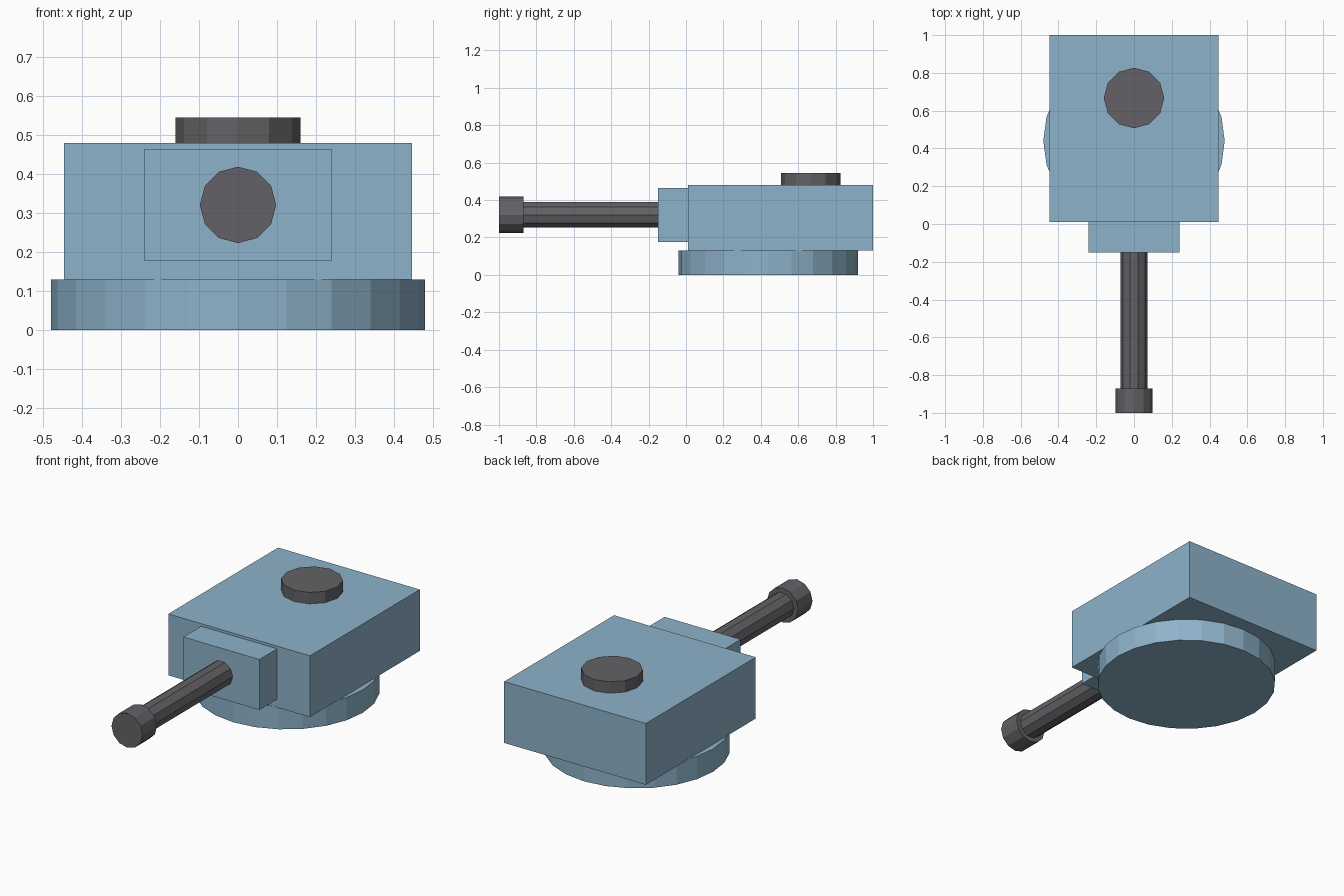
import bpy
from math import pi
from mathutils import Matrix
import bmesh

cube = bpy.data.objects.get("Cube")
if cube:
    bpy.data.objects.remove(cube, do_unlink=True)


def make_material(name, rgb):
    mat = bpy.data.materials.new(name)
    mat.use_nodes = True
    colour = (*rgb, 1.0)
    mat.diffuse_color = colour
    mat.node_tree.nodes["Principled BSDF"].inputs["Base Color"].default_value = colour
    return mat


blue = make_material("steel_blue", (0.27, 0.45, 0.59))
grey = make_material("dark_grey", (0.126, 0.12, 0.132))


def add_object(name, bm, mat):
    mesh = bpy.data.meshes.new(name)
    bm.to_mesh(mesh)
    bm.free()
    mesh.materials.append(mat)
    obj = bpy.data.objects.new(name, mesh)
    bpy.context.collection.objects.link(obj)
    return obj


def box(name, low, high, mat):
    """Box between two opposite corners."""
    size = [b - a for a, b in zip(low, high)]
    centre = [(a + b) / 2 for a, b in zip(low, high)]
    bm = bmesh.new()
    bmesh.ops.create_cube(bm, size=1, matrix=Matrix.Translation(centre) @ Matrix.Diagonal((*size, 1)))
    return add_object(name, bm, mat)


def cylinder(name, centre, radius, depth, sides, mat, turn=Matrix.Identity(4)):
    """Flat-sided cylinder, upright unless turned."""
    bm = bmesh.new()
    bmesh.ops.create_cone(bm, cap_ends=True, segments=sides, radius1=radius, radius2=radius,
                          depth=depth, matrix=Matrix.Translation(centre) @ turn)
    return add_object(name, bm, mat)


# Turret body on its round turning ring
cylinder("turret_ring", (0, 0.44, 0.065), 0.48, 0.13, 24, blue)
box("turret_body", (-0.447, 0.01, 0.13), (0.447, 1.0, 0.48), blue)
cylinder("hatch", (0, 0.667, 0.5125), 0.16, 0.065, 12, grey)

# Gun mount, barrel and muzzle pointing forward
gun_z = 0.321
forward = Matrix.Rotation(pi / 2, 4, "X")
box("gun_mount", (-0.24, -0.15, 0.177), (0.24, 0.01, 0.465), blue)
vertex_up = forward @ Matrix.Rotation(pi / 2, 4, "Z")
cylinder("barrel", (0, -0.51, gun_z), 0.072, 0.74, 10, grey, vertex_up)
cylinder("muzzle", (0, -0.935, gun_z), 0.098, 0.13, 12, grey, forward)
